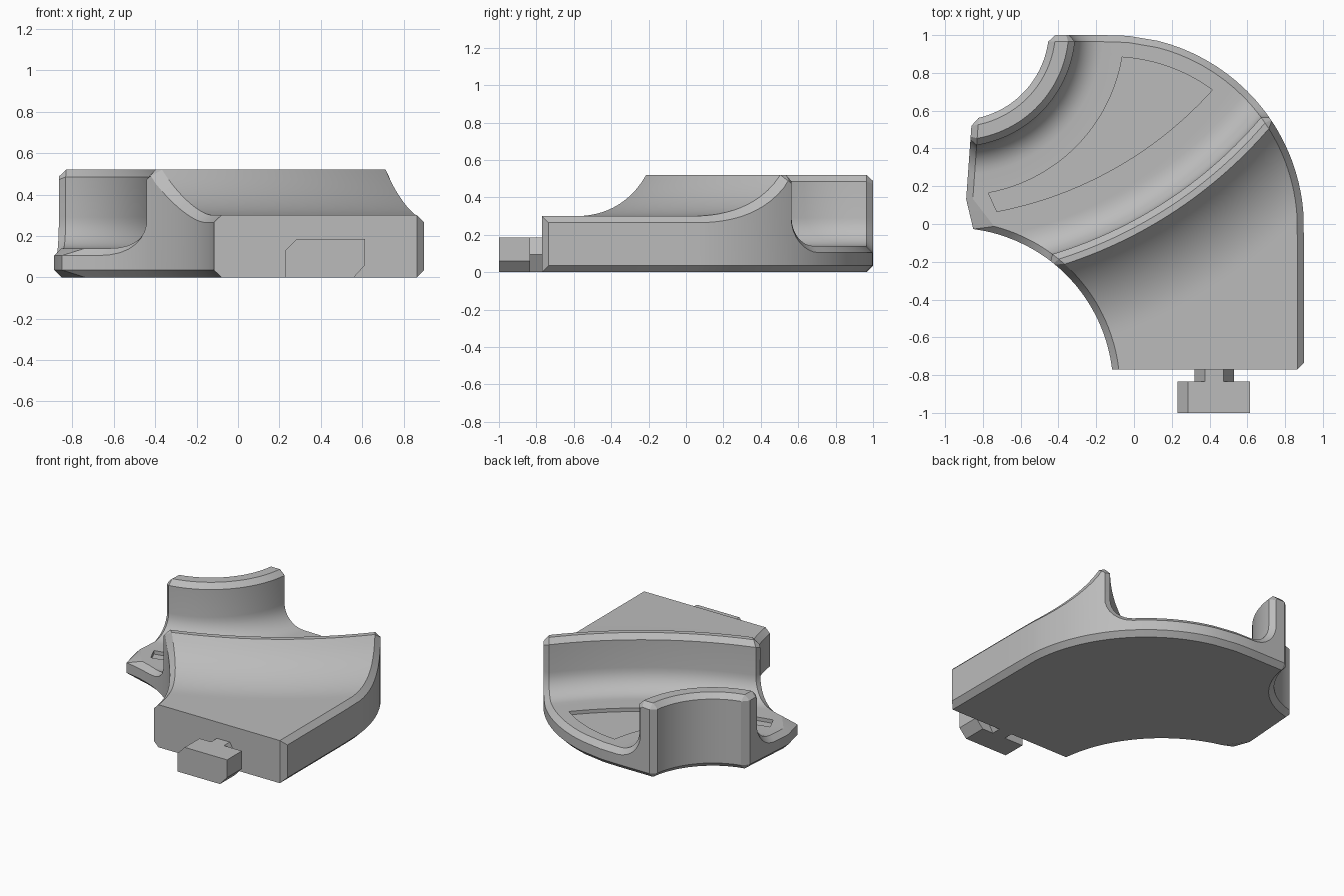
import bpy, bmesh
from math import cos, sin, pi, hypot, radians

if "Cube" in bpy.data.objects:
    bpy.data.objects.remove(bpy.data.objects["Cube"])

CH = 0.035            # chamfer size
FLOOR, DECK, TOP = 0.14, 0.30, 0.52
STEPS = 26            # samples across each row

grey = bpy.data.materials.new("plain grey")
grey.use_nodes = True
colour = (0.5, 0.5, 0.5, 1)
grey.diffuse_color = colour
grey.node_tree.nodes["Principled BSDF"].inputs["Base Color"].default_value = colour


# Curves crossing the part from its inner side (s = -1) to its outer side (s = 1)
def front(y):
    return lambda s: (0.4 + s, y)

def ridge(n):
    def curve(s):
        a = radians(-57.5) + 0.6 * s
        return (-1.11 + (2.34 + n) * cos(a), 2.08 + (2.34 + n) * sin(a))
    return curve

def notch(r):
    def curve(s):
        a = radians(-45 + 75 * s)
        return (-0.93 + r * cos(a), 1.03 + r * sin(a))
    return curve

def blend(f, g, k):
    return lambda s: tuple(a + (b - a) * k for a, b in zip(f(s), g(s)))


# Distance inside the plan outline
def depth(p):
    x, y = p
    inner = hypot(x + 0.96, y + 0.87) - 0.85
    left = ((x + 0.9) * 0.56 - (y + 0.03) * 0.04) / 0.5614
    if x > -0.12 and y > -0.02:
        outer = 1.02 - hypot(x + 0.12, y + 0.02)
    else:
        outer = min(0.9 - x, 1 - y)
    return min(inner, left, outer)

def trim(curve, side, inset):
    lo, hi = 0.0, 1.0
    for _ in range(30):
        mid = (lo + hi) / 2
        if depth(curve(side * mid)) > inset:
            lo = mid
        else:
            hi = mid
    return side * lo

def across(curve, inset):
    a, b = trim(curve, -1, inset), trim(curve, 1, inset)
    return [curve(a + (b - a) * i / STEPS) for i in range(STEPS + 1)]

def edge(curve, side, inset=0.0):
    return curve(trim(curve, side, inset))


# A row holds its top and bottom points, with chamfered ends
def row(curve, z, end_curve=None, end_z=None):
    end_curve = end_curve or curve
    end_z = z - CH if end_z is None else end_z
    mid = across(curve, CH)
    ends = edge(end_curve, -1), edge(end_curve, 1)
    def line(zm, ze):
        return [(*ends[0], ze)] + [(*p, zm) for p in mid] + [(*ends[1], ze)]
    return line(z, end_z), line(0, CH)

def profile_rows(family, profile):
    rows = []
    for i, (n, z) in enumerate(profile):
        nx = nz = 0
        for j in (i - 1, i):
            if 0 <= j < len(profile) - 1:
                dn = profile[j + 1][0] - profile[j][0]
                dz = profile[j + 1][1] - profile[j][1]
                nx, nz = nx + dz / hypot(dn, dz), nz - dn / hypot(dn, dz)
        k = CH / hypot(nx, nz)
        rows.append(row(family(n), z, family(n - nx * k), z - nz * k))
    return rows

def fillet(n0, side):
    return [(n0 + side * 0.15 * (1 - cos(a)), FLOOR + 0.15 * (1 - sin(a)))
            for a in (pi / 2 * i / 8 for i in range(8, -1, -1))]


# Front deck
first = row(front(-0.77), DECK)
corner = edge(front(-0.77), 1, CH)
first[0][-1], first[1][-1] = (*corner, DECK), (*corner, 0)
rows = [first, row(front(-0.735), DECK)]
rows += [row(blend(front(-0.735), ridge(0.5), k / 4), DECK) for k in range(1, 4)]

# Swept face, ridge and the hollow behind it
R = 0.53
sweep = [(0.5 - 0.43 * i / 12, DECK + R - (R * R - (0.43 * i / 12) ** 2) ** 0.5)
         for i in range(12)]
hollow = [(-0.15 * (1 - cos(a)), FLOOR + 0.15 * (1 - sin(a)))
          for a in (pi / 2 * i / 8 for i in range(9))]
crest = [(0.07, TOP), (CH, TOP), (0, TOP - CH)]
rows += profile_rows(ridge, sweep + crest + hollow)

# Pocket floor, reaching the left corner
rows += [row(blend(ridge(-0.15), notch(1.06), k / 8), FLOOR) for k in range(1, 9)]
rows.append(row(notch(0.9), FLOOR))

# Curved wall around the notch
wall = fillet(0.62, 1)
wall = [(0.62 + 0.15 * (1 - sin(a)), FLOOR + 0.15 * (1 - cos(a)))
        for a in (pi / 2 * i / 8 for i in range(9))]
wall += [(0.62, TOP - CH), (0.585, TOP), (0.515, TOP)]
rows += profile_rows(notch, wall)
last = across(notch(0.48), CH)
last = [last[0]] + last + [last[-1]]
rows.append(([(*p, TOP - CH) for p in last], [(*p, CH) for p in last]))

# Join the rows into one closed body
bm = bmesh.new()
cache = {}

def face(points):
    loop = []
    for p in points:
        key = tuple(round(c, 4) for c in p)
        if key not in cache:
            cache[key] = bm.verts.new(p)
        if cache[key] not in loop:
            loop.append(cache[key])
    if len(loop) > 2 and not bm.faces.get(loop):
        bm.faces.new(loop)

K = STEPS + 3
for i in range(len(rows) - 1):
    (t0, b0), (t1, b1) = rows[i], rows[i + 1]
    for j in range(K - 1):
        face([t0[j], t0[j + 1], t1[j + 1], t1[j]])
    for j in range(K - 1) if i == len(rows) - 2 else (0, K - 2):
        face([b0[j], b1[j], b1[j + 1], b0[j + 1]])
    for j in (0, -1):
        face([t0[j], t1[j], b1[j], b0[j]])
top, bottom = rows[0]
face(top + [bottom[-1], bottom[-2], bottom[1], bottom[0]])
top, bottom = rows[-1]
for j in range(K - 1):
    face([top[j], top[j + 1], bottom[j + 1], bottom[j]])
under = rows[:-1]
face([r[1][1] for r in under] + under[-1][1][2:-2] + [r[1][-2] for r in reversed(under)])


def finish(bm, name):
    bmesh.ops.recalc_face_normals(bm, faces=bm.faces)
    mesh = bpy.data.meshes.new(name)
    bm.to_mesh(mesh)
    bm.free()
    ob = bpy.data.objects.new(name, mesh)
    bpy.context.collection.objects.link(ob)
    mesh.materials.append(grey)
    return ob

def prism(name, points, offset):
    b = bmesh.new()
    f = b.faces.new([b.verts.new(p) for p in points])
    moved = bmesh.ops.extrude_face_region(b, geom=[f])["geom"]
    bmesh.ops.translate(b, vec=offset, verts=[v for v in moved if isinstance(v, bmesh.types.BMVert)])
    return finish(b, name)

body = finish(bm, "curved_body")

# Shallow recess in the pocket floor
near, far = ridge(-0.29), notch(0.88)
outline = across(near, 0.115) + [edge(blend(near, far, k / 10), 1, 0.115) for k in range(1, 10)]
outline += across(far, 0.115)[::-1]
cutter = prism("recess_cutter", [(*p, FLOOR - 0.025) for p in outline], (0, 0, 0.06))
cutter.hide_render = True
mod = body.modifiers.new("recess", "BOOLEAN")
mod.operation, mod.solver, mod.object = "DIFFERENCE", "EXACT", cutter
bpy.context.view_layer.objects.active = body
bpy.ops.object.modifier_apply(modifier=mod.name)
bpy.data.objects.remove(cutter)

for ob in bpy.context.selected_objects:
    ob.select_set(False)
body.select_set(True)
bpy.ops.object.shade_smooth_by_angle(angle=radians(25))

# Connector on the front face
block = [(0.23, 0), (0.23, 0.13), (0.285, 0.185), (0.615, 0.185), (0.615, 0.06), (0.56, 0)]
prism("connector_block", [(x, -1, z) for x, z in block], (0, 0.165, 0))
neck = [(0.375, 0), (0.32, 0.095), (0.375, 0.185), (0.475, 0.185), (0.53, 0.095), (0.475, 0)]
prism("connector_neck", [(x, -0.84, z) for x, z in neck], (0, 0.075, 0))
